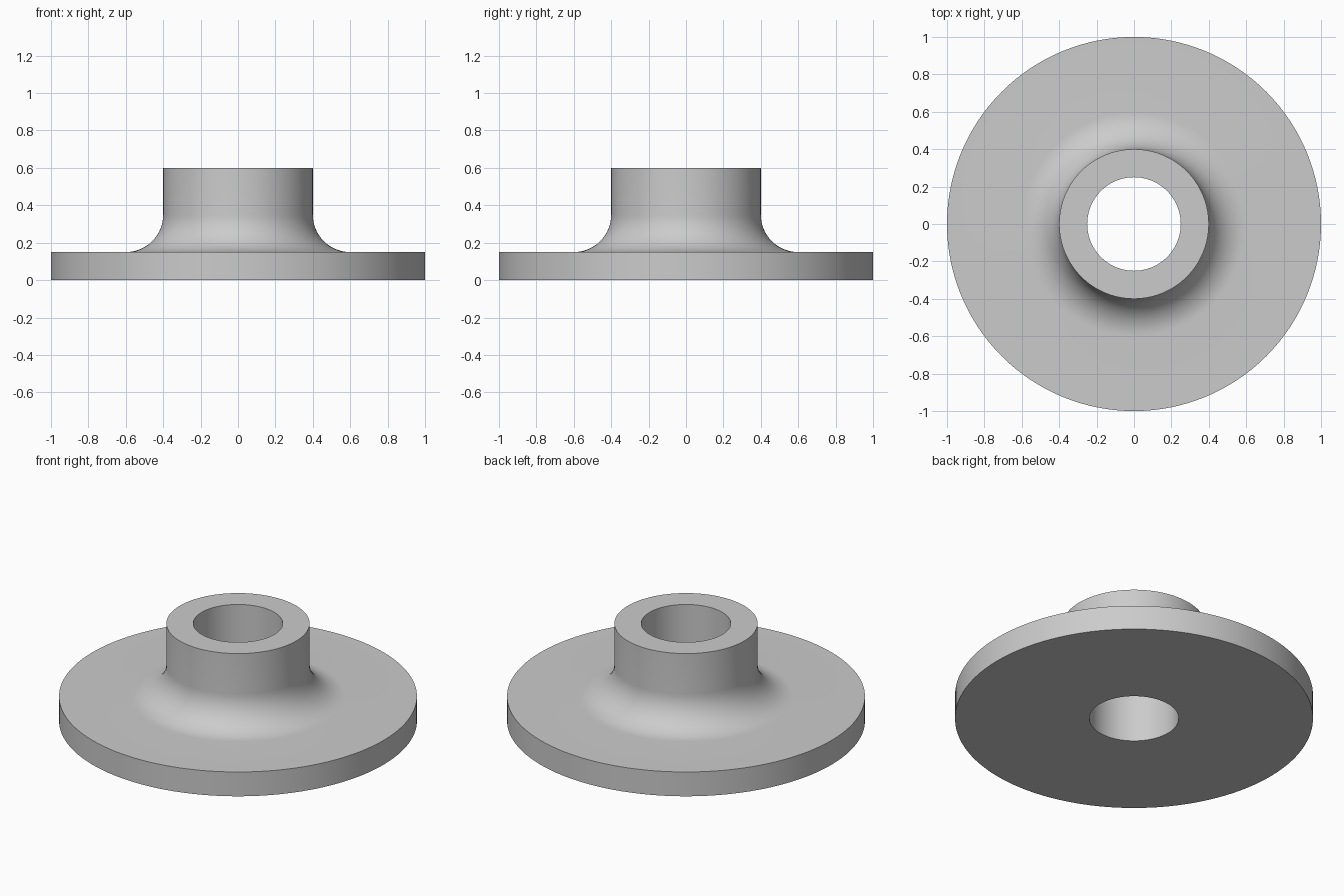
import bpy
import bmesh
from math import cos, sin, pi, radians
from mathutils import Vector

cube = bpy.data.objects.get("Cube")
if cube:
    bpy.data.objects.remove(cube, do_unlink=True)

SEGMENTS = 128
FILLET_STEPS = 16
BORE, HUB, RIM = 0.25, 0.4, 1.0
PLATE_TOP, HUB_TOP, FILLET = 0.15, 0.6, 0.2

# Plain grey metal
grey = bpy.data.materials.new("grey_metal")
grey.use_nodes = True
colour = (0.6, 0.6, 0.6, 1)
grey.diffuse_color = colour
grey.node_tree.nodes["Principled BSDF"].inputs["Base Color"].default_value = colour

# Half section: bore, underside, rim, plate top, concave fillet, hub wall, hub top
profile = [(BORE, 0), (RIM, 0), (RIM, PLATE_TOP)]
for i in range(FILLET_STEPS + 1):
    a = -pi / 2 - pi / 2 * i / FILLET_STEPS
    profile.append((HUB + FILLET + FILLET * cos(a), PLATE_TOP + FILLET + FILLET * sin(a)))
profile += [(HUB, HUB_TOP), (BORE, HUB_TOP)]

# Revolve the closed section about the z axis
bm = bmesh.new()
verts = [bm.verts.new((r, 0, z)) for r, z in profile]
edges = [bm.edges.new((v, verts[(i + 1) % len(verts)])) for i, v in enumerate(verts)]
bmesh.ops.spin(bm, geom=verts + edges, cent=Vector(), axis=Vector((0, 0, 1)),
               angle=2 * pi, steps=SEGMENTS, use_merge=False)
bmesh.ops.remove_doubles(bm, verts=bm.verts, dist=0.0001)
bmesh.ops.recalc_face_normals(bm, faces=bm.faces)

mesh = bpy.data.meshes.new("flanged_hub")
bm.to_mesh(mesh)
bm.free()
mesh.materials.append(grey)
hub = bpy.data.objects.new("flanged_hub", mesh)
bpy.context.collection.objects.link(hub)

# Smooth walls and fillet, crisp rims
bpy.ops.object.select_all(action="DESELECT")
hub.select_set(True)
bpy.context.view_layer.objects.active = hub
bpy.ops.object.shade_smooth_by_angle(angle=radians(30))
